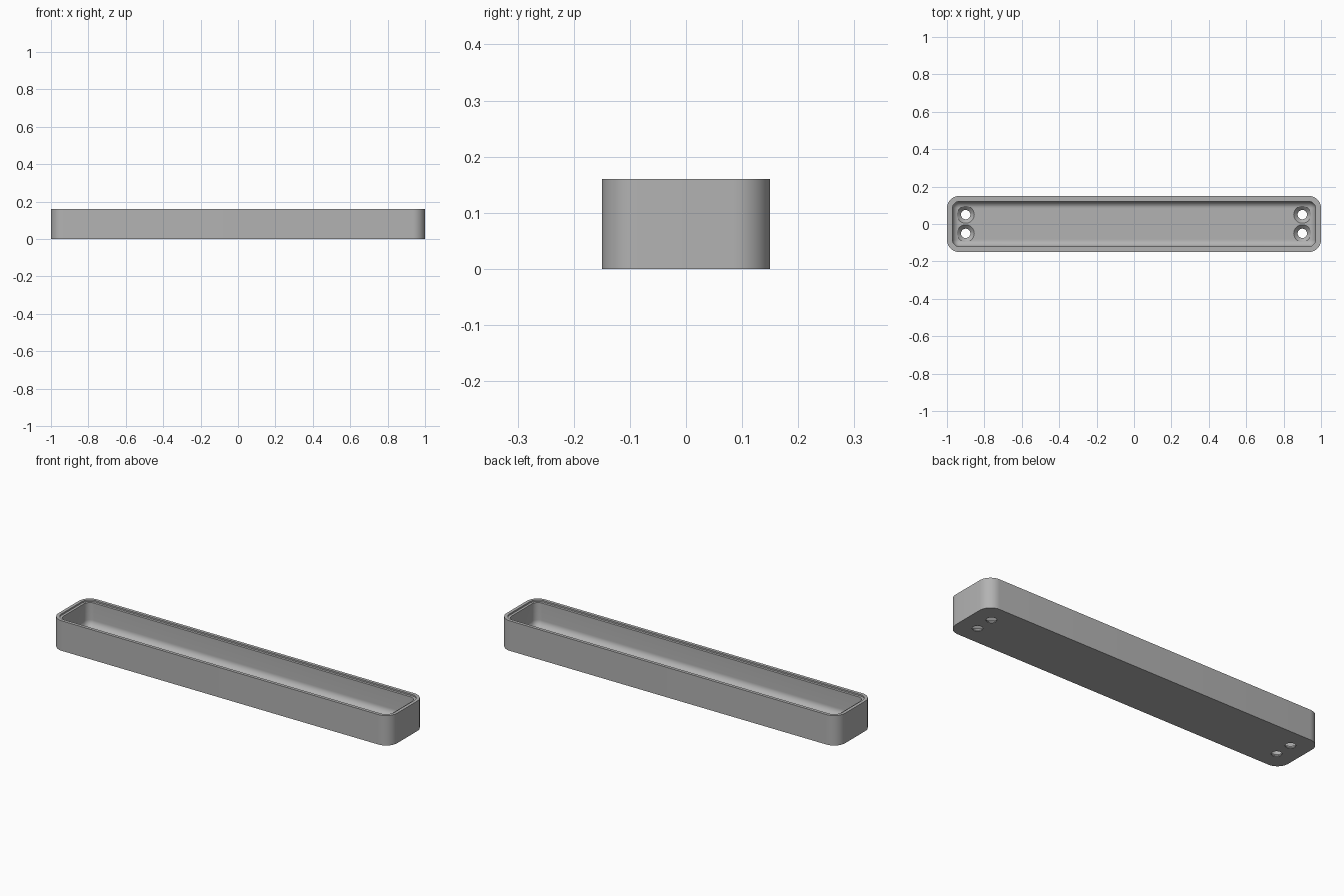
import bpy, bmesh, math

cube = bpy.data.objects.get("Cube")
if cube:
    bpy.data.objects.remove(cube, do_unlink=True)

LENGTH, WIDTH, HEIGHT = 2.0, 0.30, 0.16
CORNER, WALL, FLOOR, FILLET = 0.065, 0.03, 0.025, 0.035
RIM, LEDGE = 0.017, 0.008
SEG = 10

grey = bpy.data.materials.new("plain grey")
grey.use_nodes = True
colour = (0.45, 0.45, 0.45, 1)
grey.diffuse_color = colour
grey.node_tree.nodes["Principled BSDF"].inputs["Base Color"].default_value = colour


def make_object(name, bm):
    bmesh.ops.recalc_face_normals(bm, faces=bm.faces)
    mesh = bpy.data.meshes.new(name)
    bm.to_mesh(mesh)
    bm.free()
    mesh.materials.append(grey)
    obj = bpy.data.objects.new(name, mesh)
    bpy.context.collection.objects.link(obj)
    return obj


def rounded_loop(bm, inset, z):
    """Rounded rectangle, set in from the outer outline."""
    r = max(CORNER - inset, 0.001)
    cx, cy = LENGTH / 2 - inset - r, WIDTH / 2 - inset - r
    verts = []
    for q, (sx, sy) in enumerate([(1, 1), (-1, 1), (-1, -1), (1, -1)]):
        for i in range(SEG + 1):
            a = math.pi / 2 * (q + i / SEG)
            verts.append(bm.verts.new((sx * cx + r * math.cos(a), sy * cy + r * math.sin(a), z)))
    return verts


def bridge(bm, a, b):
    for i in range(len(a)):
        j = (i + 1) % len(a)
        bm.faces.new((a[i], a[j], b[j], b[i]))


# Tray shell: outside wall, stepped rim, inside wall, rounded floor edge
profile = [(0, 0), (0, HEIGHT), (RIM, HEIGHT), (RIM, HEIGHT - LEDGE), (WALL, HEIGHT - LEDGE)]
for i in range(SEG + 1):
    a = math.pi / 2 * i / SEG
    profile.append((WALL + FILLET * (1 - math.cos(a)), FLOOR + FILLET * (1 - math.sin(a))))
bm = bmesh.new()
loops = [rounded_loop(bm, inset, z) for inset, z in profile]
for a, b in zip(loops, loops[1:]):
    bridge(bm, a, b)
bm.faces.new(loops[0])
bm.faces.new(loops[-1])
bmesh.ops.remove_doubles(bm, verts=bm.verts, dist=0.00001)
tray = make_object("tray", bm)

# Countersunk screw holes, a pair at each end
hole_profile = [(0.025, -0.02), (0.025, 0.004), (0.046, FLOOR), (0.046, FLOOR + 0.02)]
bm = bmesh.new()
for x in (-0.9, 0.9):
    for y in (-0.05, 0.05):
        rings = [[bm.verts.new((x + r * math.cos(math.tau * i / 32), y + r * math.sin(math.tau * i / 32), z))
                  for i in range(32)] for r, z in hole_profile]
        for a, b in zip(rings, rings[1:]):
            bridge(bm, a, b)
        bm.faces.new(rings[0])
        bm.faces.new(rings[-1])
cutter = make_object("screw_hole_cutter", bm)

cut = tray.modifiers.new("screw holes", "BOOLEAN")
cut.operation = "DIFFERENCE"
cut.solver = "EXACT"
cut.object = cutter
bpy.ops.object.select_all(action="DESELECT")
bpy.context.view_layer.objects.active = tray
tray.select_set(True)
bpy.ops.object.modifier_apply(modifier=cut.name)
bpy.data.objects.remove(cutter, do_unlink=True)
bpy.ops.object.shade_smooth_by_angle(angle=math.radians(30))
